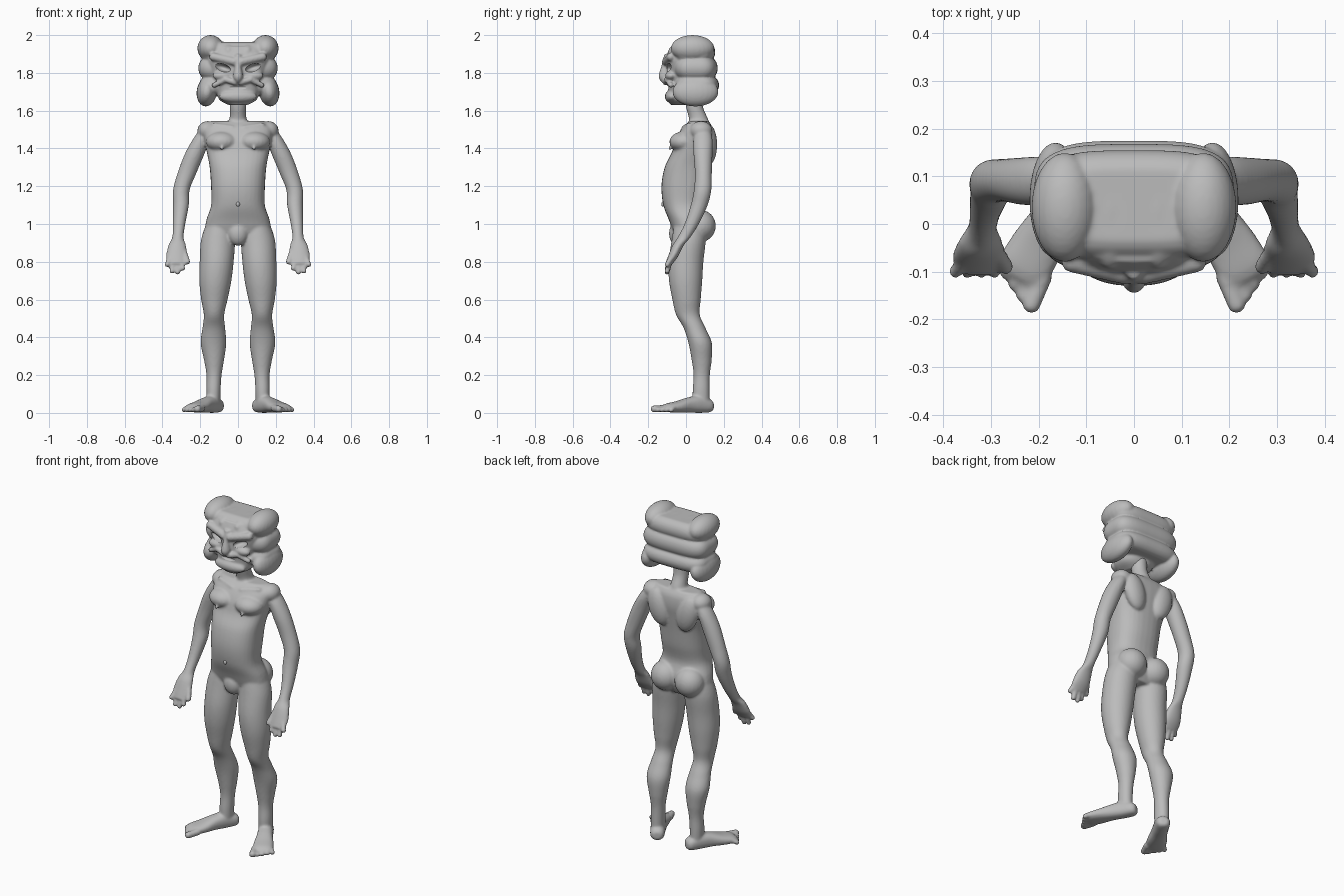
import bpy
import bmesh
from math import cos, sin, pi, radians
from mathutils import Vector, Matrix

cube = bpy.data.objects.get("Cube")
if cube:
    bpy.data.objects.remove(cube, do_unlink=True)

SIDES = (1, -1)
clay = bpy.data.materials.new("grey_clay")
clay.use_nodes = True
clay.diffuse_color = (.5, .5, .5, 1)
clay.node_tree.nodes["Principled BSDF"].inputs["Base Color"].default_value = (.5, .5, .5, 1)


def spline(a, b, c, d, t):
    """Smooth interpolation between b and c."""
    return [.5 * (2 * q + (r - p) * t + (2 * p - 5 * q + 4 * r - s) * t * t
                  + (3 * q - p - 3 * r + s) * t ** 3) for p, q, r, s in zip(a, b, c, d)]


def tube(bm, sections, side=1, power=2, frame=Matrix(), steps=5, sides=32):
    """Closed loft through (x, y, z, half width, half depth) sections."""
    last = len(sections) - 1
    rows = []
    for i in range(last):
        near = [sections[max(0, min(last, i + k))] for k in (-1, 0, 1, 2)]
        rows += [spline(*near, s / steps) for s in range(steps)]
    rows.append(sections[-1])
    rings = []
    for x, y, z, rx, ry in rows:
        ring = []
        for k in range(sides):
            c, s = cos(2 * pi * k / sides), sin(2 * pi * k / sides)
            dx = rx * abs(c) ** (2 / power) * (1 if c > 0 else -1)
            dy = ry * abs(s) ** (2 / power) * (1 if s > 0 else -1)
            p = frame @ Vector((x + dx, y + dy, z))
            ring.append(bm.verts.new((p.x * side, p.y, p.z)))
        rings.append(ring)
    for low, high in zip(rings, rings[1:]):
        for k in range(sides):
            j = (k + 1) % sides
            bm.faces.new((low[k], low[j], high[j], high[k]))
    bm.faces.new(rings[0])
    bm.faces.new(rings[-1])


def ball(bm, place, size, side=1, tilt=0):
    """Ellipsoid, tilted about the y axis."""
    x, y, z = place
    m = (Matrix.Translation((x * side, y, z)) @ Matrix.Rotation(radians(tilt * side), 4, 'Y')
         @ Matrix.Diagonal((*size, 1)))
    bmesh.ops.create_uvsphere(bm, u_segments=24, v_segments=16, radius=1, matrix=m)


def capsule(bm, start, end, r, side=1):
    """Round-ended rod for digits and folds."""
    a, b = Vector(start), Vector(end)
    frame = Matrix.Translation(a) @ (b - a).to_track_quat('Z', 'Y').to_matrix().to_4x4()
    span = (b - a).length
    tube(bm, [(0, 0, 0, r, r), (0, 0, span, r, r)], side, frame=frame, steps=2, sides=12)
    for x, y, z in (a, b):
        ball(bm, (x, y, z), (r, r, r), side)


def finish(name, bm, voxel=0, smooth=0):
    bmesh.ops.recalc_face_normals(bm, faces=bm.faces)
    mesh = bpy.data.meshes.new(name)
    bm.to_mesh(mesh)
    bm.free()
    mesh.materials.append(clay)
    mesh.polygons.foreach_set("use_smooth", [True] * len(mesh.polygons))
    obj = bpy.data.objects.new(name, mesh)
    bpy.context.collection.objects.link(obj)
    if voxel:
        skin = obj.modifiers.new("skin", 'REMESH')
        skin.mode = 'VOXEL'
        skin.voxel_size = voxel
        skin.use_smooth_shade = True
        relax = obj.modifiers.new("relax", 'SMOOTH')
        relax.factor = .5
        relax.iterations = smooth
    return obj


# Torso and neck
body = bmesh.new()
tube(body, [(0, .02, .9, .1, .06), (0, .02, .95, .17, .085), (0, .01, 1.02, .168, .1),
            (0, -.015, 1.1, .142, .105), (0, -.01, 1.2, .143, .12), (0, .005, 1.3, .15, .118),
            (0, .03, 1.38, .165, .105), (0, .045, 1.45, .178, .1), (0, .06, 1.51, .18, .08),
            (0, .07, 1.545, .14, .05)], power=2.4)
tube(body, [(0, .075, 1.5, .065, .06), (0, .065, 1.56, .045, .05), (0, .045, 1.62, .043, .045),
            (0, .04, 1.7, .045, .045)])
ball(body, (0, -.045, .95), (.055, .045, .065))

# Foot frame points along the toes, with its local y axis up
toe_way = Vector((.5, -.87, 0)).normalized()
side_way = Vector((0, 0, 1)).cross(toe_way)
foot_frame = Matrix((side_way, (0, 0, 1), toe_way)).transposed().to_4x4()
foot_frame.translation = (.12, .1, 0)

for s in SIDES:
    # Chest, shoulder blades, shoulders and seat
    ball(body, (.085, -.01, 1.435), (.085, .078, .055), s)
    ball(body, (.085, -.085, 1.4), (.009, .012, .009), s)
    ball(body, (.095, .12, 1.42), (.065, .045, .11), s, 15)
    ball(body, (.16, .08, 1.495), (.055, .06, .05), s)
    ball(body, (.08, .075, .99), (.085, .083, .085), s)
    # Leg
    tube(body, [(.09, .02, 1.02, .07, .08), (.105, .015, .92, .09, .09), (.113, 0, .8, .09, .092),
                (.12, -.002, .7, .085, .088), (.125, .003, .6, .07, .075), (.127, .01, .52, .054, .063),
                (.128, .045, .45, .06, .058), (.13, .075, .37, .068, .062), (.127, .083, .28, .053, .053),
                (.127, .083, .2, .04, .043), (.13, .08, .12, .038, .045), (.13, .08, .04, .035, .045)], s)
    # Foot and toes
    tube(body, [(0, .035, -.045, .02, .02), (0, .038, -.025, .038, .035), (0, .045, .04, .042, .045),
                (0, .042, .1, .045, .04), (0, .032, .17, .055, .03), (0, .027, .225, .055, .023),
                (0, .024, .25, .04, .015)], s, 2.4, foot_frame)
    for k in range(5):
        across, tip = .045 - k * .023, .3 - k * .012
        r = .019 if k == 0 else .014
        capsule(body, foot_frame @ Vector((-across, .025, .22)),
                foot_frame @ Vector((-across * 1.15, r + .002, tip - r)), r, s)
    # Arm and palm
    tube(body, [(.16, .09, 1.51, .035, .035), (.193, .09, 1.45, .045, .05), (.23, .09, 1.37, .052, .05),
                (.27, .092, 1.27, .05, .045), (.3, .088, 1.18, .044, .046), (.302, .07, 1.1, .042, .045),
                (.312, .03, 1, .033, .038), (.318, -.01, .93, .03, .034), (.322, -.04, .89, .046, .03),
                (.325, -.068, .83, .056, .027), (.325, -.09, .79, .048, .02)], s)
    # Fingers and thumb
    for x, z in ((.375, .785), (.35, .75), (.32, .745), (.293, .765)):
        capsule(body, (x * .7 + .098, -.08, .82), (x, -.1, z), .014, s)
    capsule(body, (.292, -.05, .87), (.268, -.09, .8), .016, s)
    # Collarbone
    capsule(body, (.03, -.012, 1.51), (.13, .015, 1.525), .012, s)
finish("body", body, .007, 5)

# Navel
navel = bmesh.new()
ball(navel, (0, -.123, 1.105), (.01, .008, .012))
finish("navel", navel)

# Hair: three stacked rolls with ridged top and drooping side locks
head = bmesh.new()
for z, tall, wide, deep, back in ((1.91, .055, .2, .115, .04), (1.825, .06, .21, .118, .05),
                                  (1.735, .05, .205, .12, .055)):
    rows = []
    for k in range(9):
        a = radians(-80 + 20 * k)
        pull = .05 * (1 - cos(a))
        rows.append((0, back, z + tall * sin(a), wide - pull, deep - pull))
    tube(head, rows, power=3.5, steps=2, sides=64)
for s in SIDES:
    ball(head, (.145, .035, 1.93), (.07, .115, .07), s, 15)
    ball(head, (.05, .03, 1.915), (.05, .125, .05), s)
    ball(head, (.165, .05, 1.7), (.054, .122, .078), s, -8)

# Face, nose and lips
tube(head, [(0, -.02, 1.63, .05, .06), (0, -.01, 1.66, .1, .085), (0, 0, 1.72, .12, .095),
            (0, 0, 1.8, .15, .1), (0, 0, 1.88, .165, .105), (0, .01, 1.94, .13, .09)], power=2.5)
tube(head, [(0, -.09, 1.9, .02, .025), (0, -.105, 1.84, .017, .025), (0, -.115, 1.78, .026, .03),
            (0, -.11, 1.75, .012, .02)])
ball(head, (0, -.075, 1.675), (.1, .037, .035))
for s in SIDES:
    capsule(head, (.02, -.105, 1.86), (.13, -.08, 1.885), .022, s)
    capsule(head, (.015, -.108, 1.75), (.065, -.1, 1.765), .016, s)
    capsule(head, (.065, -.1, 1.765), (.125, -.08, 1.735), .014, s)
    ball(head, (.085, -.08, 1.785), (.05, .03, .025), s)
face = finish("head", head, .006, 4)

# Slanted eye openings and mouth hollow
cutter = bmesh.new()
for s in SIDES:
    ball(cutter, (.083, -.11, 1.828), (.046, .055, .021), s, -18)
ball(cutter, (0, -.115, 1.722), (.085, .028, .014))
holes = finish("opening_cutter", cutter)
holes.hide_render = True
holes.hide_set(True)
cut = face.modifiers.new("openings", 'BOOLEAN')
cut.operation = 'DIFFERENCE'
cut.object = holes
cut.solver = 'EXACT'
